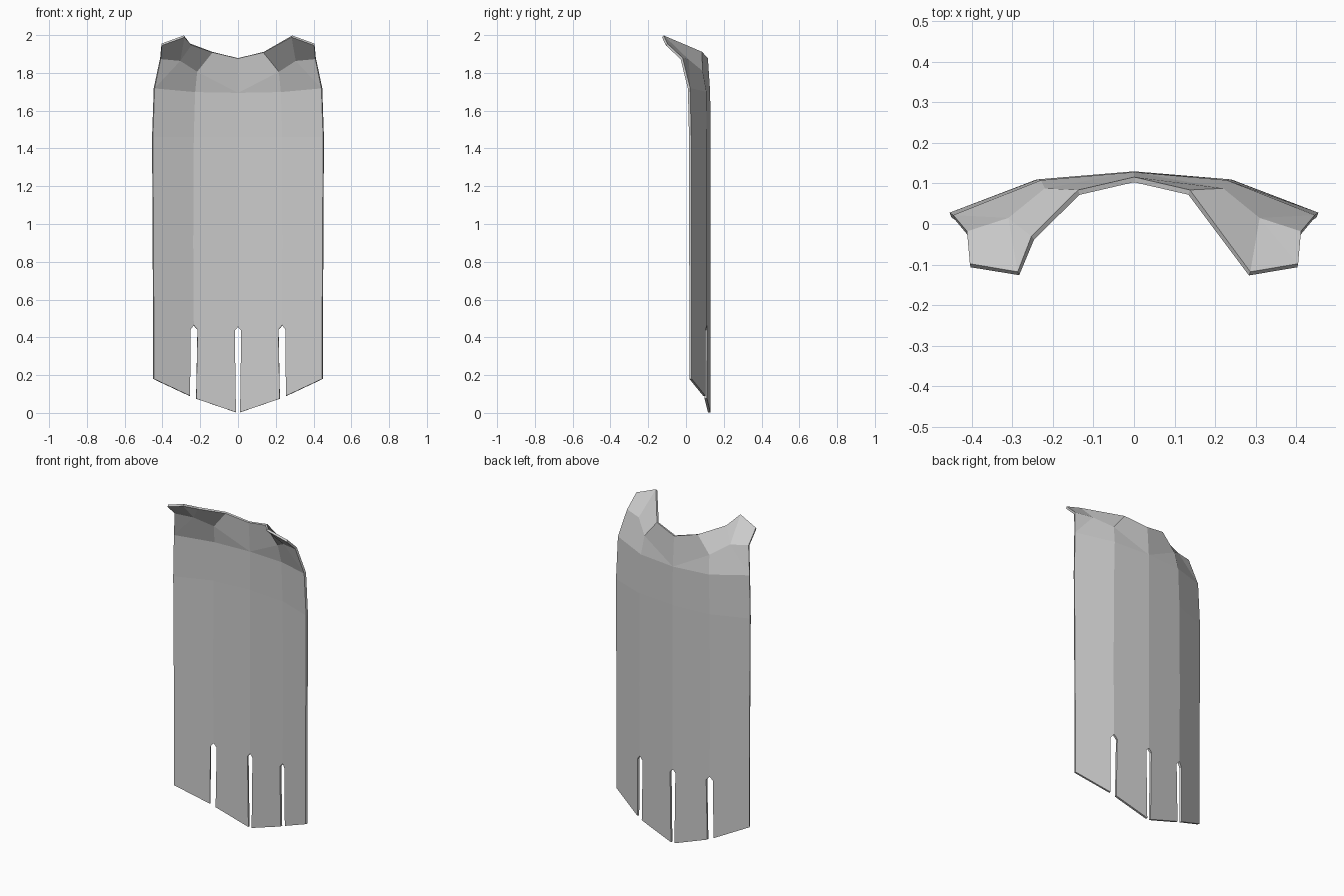
import bpy, bmesh

cube = bpy.data.objects.get("Cube")
if cube:
    bpy.data.objects.remove(cube, do_unlink=True)

cloth = bpy.data.materials.new("grey_cloth")
cloth.use_nodes = True
GREY = (0.6, 0.6, 0.6, 1)
cloth.diffuse_color = GREY
cloth.node_tree.nodes["Principled BSDF"].inputs["Base Color"].default_value = GREY

FOLD, EDGE = 0.24, 0.455


def drape(x, z):
    """Point on the body of the cape: shallow centre panel, steeper side panel."""
    if x < FOLD:
        y = 0.13 - 0.02 * x / FOLD
    else:
        y = 0.11 - 0.082 * (x - FOLD) / (EDGE - FOLD)
    return (x, y, z)


def add_half(bm, side):
    def face(*points):
        verts = [bm.verts.new((side * x, y, z)) for x, y, z in points]
        bm.faces.new(verts[::-1] if side > 0 else verts)

    # Lower strips, with the slits cut into their outlines
    seam = [drape(0, z) for z in (0.455, 0.9, 1.46)] + [(0, 0.128, 1.695)]
    fold = [drape(x, z) for x, z in ((0.237, 0.465), (0.24, 0.9), (0.237, 1.46))]
    fold.append((0.23, 0.108, 1.70))
    edge = [drape(x, z) for x, z in ((0.45, 0.48), (0.452, 0.9), (0.455, 1.46))]
    edge.append((0.446, 0.022, 1.72))
    face(seam[0], drape(0.018, 0.435), drape(0.012, 0.003),
         drape(0.222, 0.075), drape(0.215, 0.44), fold[0])
    face(fold[0], drape(0.256, 0.44), drape(0.258, 0.09),
         drape(0.45, 0.18), edge[0])

    # Long panels
    for low, high in zip(range(3), range(1, 4)):
        face(seam[low], fold[low], fold[high], seam[high])
        face(fold[low], edge[low], edge[high], fold[high])

    # Shoulders and neckline
    c, f, e = seam[-1], fold[-1], edge[-1]
    neck = (0, 0.116, 1.878)
    collar = (0.138, 0.084, 1.912)
    bend = (0.22, 0.088, 1.81)
    shoulder = (0.31, 0.015, 1.87)
    arm = (0.412, -0.018, 1.88)
    tip_in = (0.287, -0.118, 1.998)
    tip_out = (0.405, -0.098, 1.955)
    face(c, f, bend)
    face(c, bend, collar, neck)
    face(f, e, shoulder, bend)
    face(e, arm, shoulder)
    face(shoulder, arm, tip_out)
    if side > 0:
        face(bend, shoulder, tip_in, collar)
    else:
        kink = (0.253, -0.03, 1.955)
        face(bend, shoulder, kink, collar)
        face(shoulder, tip_in, kink)
    face(shoulder, tip_out, tip_in)


bm = bmesh.new()
for side in (1, -1):
    add_half(bm, side)
bmesh.ops.remove_doubles(bm, verts=bm.verts[:], dist=0.0005)
mesh = bpy.data.meshes.new("cape")
bm.to_mesh(mesh)
bm.free()
mesh.materials.append(cloth)
cape = bpy.data.objects.new("cape", mesh)
bpy.context.collection.objects.link(cape)

# Cloth thickness, grown toward the wearer
thick = cape.modifiers.new("thickness", 'SOLIDIFY')
thick.thickness = 0.013
thick.offset = -1
